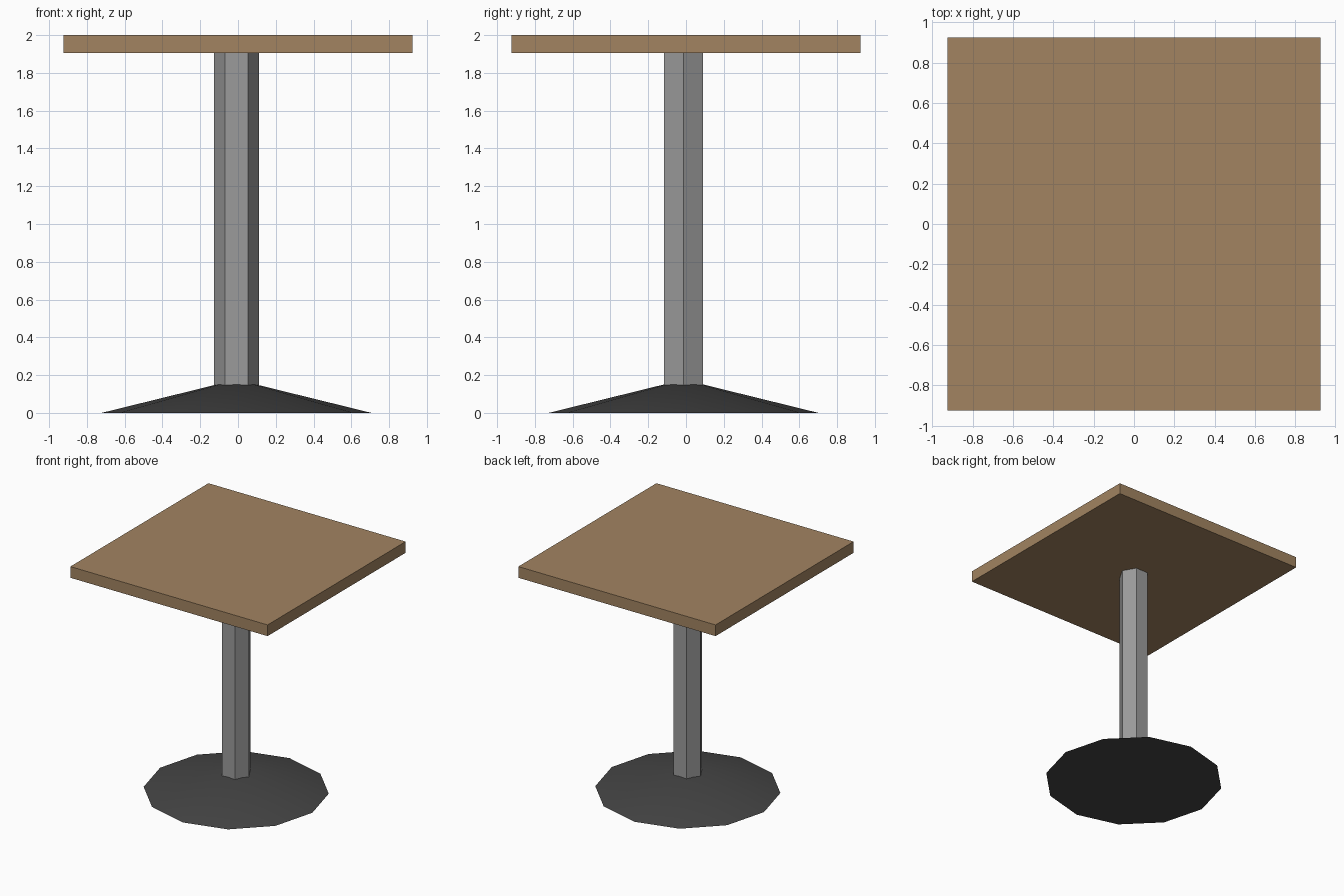
import bpy
import math

cube = bpy.data.objects.get("Cube")
if cube:
    bpy.data.objects.remove(cube, do_unlink=True)


def make_material(name, rgb):
    mat = bpy.data.materials.new(name)
    mat.use_nodes = True
    colour = (*rgb, 1.0)
    mat.diffuse_color = colour
    mat.node_tree.nodes["Principled BSDF"].inputs["Base Color"].default_value = colour
    return mat


def finish(name, mat):
    obj = bpy.context.object
    obj.name = name
    obj.data.materials.append(mat)
    return obj


wood = make_material("brown wood", (0.36, 0.23, 0.12))
steel = make_material("grey steel", (0.33, 0.33, 0.33))
iron = make_material("dark iron", (0.06, 0.06, 0.06))

CENTRE = (-0.008, -0.013)   # the pedestal sits slightly off centre
TOP_UNDERSIDE = 1.905

# Square tabletop
thickness = 2 - TOP_UNDERSIDE
bpy.ops.mesh.primitive_cube_add(size=1, location=(0, 0, 2 - thickness / 2))
top = finish("tabletop", wood)
top.scale = (1.85, 1.85, thickness)

# Six-sided column with corners on the x axis, sunk into the base
foot = 0.1
height = TOP_UNDERSIDE - foot
bpy.ops.mesh.primitive_cylinder_add(
    vertices=6, radius=0.12, depth=height,
    location=(*CENTRE, foot + height / 2), rotation=(0, 0, math.radians(30)))
finish("column", steel)

# Shallow twelve-sided conical base
bpy.ops.mesh.primitive_cone_add(
    vertices=12, radius1=0.714, radius2=0, depth=0.176,
    location=(*CENTRE, 0.088))
finish("base", iron)
bpy.ops.object.shade_smooth_by_angle(angle=math.radians(40))
